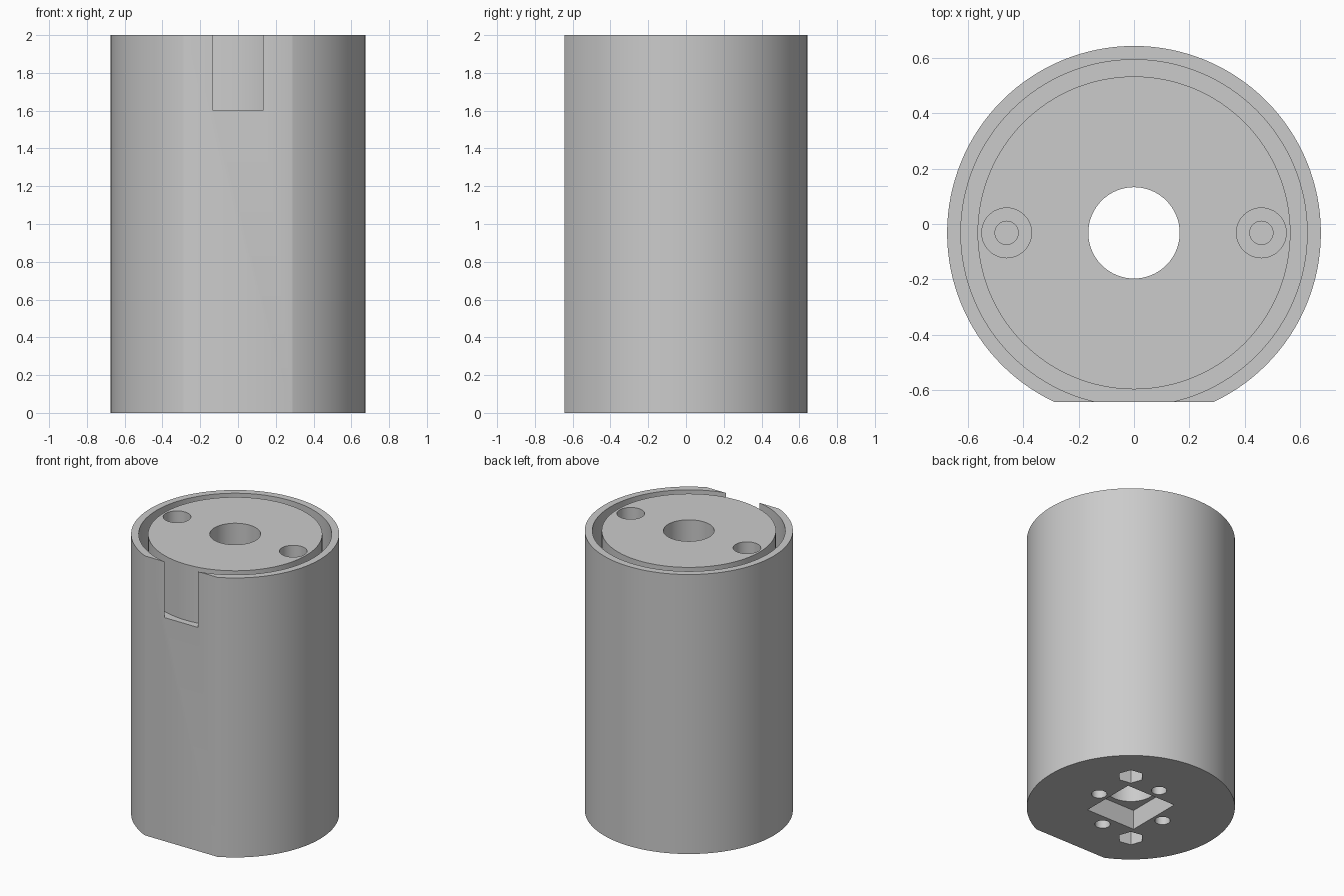
import bpy
from math import radians, sin, cos

cube = bpy.data.objects.get("Cube")
if cube:
    bpy.data.objects.remove(cube)

AXIS_Y = -0.032
TOP = 2.0
OVER = 0.1   # how far cutters reach past an open face

grey = bpy.data.materials.new("plain_grey")
grey.use_nodes = True
grey.diffuse_color = (0.6, 0.6, 0.6, 1)
grey.node_tree.nodes["Principled BSDF"].inputs["Base Color"].default_value = (0.6, 0.6, 0.6, 1)


def cylinder(name, radius, z0, z1, x=0, y=0, sides=48, turn=0):
    """Upright prism, placed relative to the body axis."""
    bpy.ops.mesh.primitive_cylinder_add(
        vertices=sides, radius=radius, depth=z1 - z0,
        location=(x, y + AXIS_Y, (z0 + z1) / 2), rotation=(0, 0, radians(turn)))
    ob = bpy.context.object
    ob.name = name
    return ob


def box(name, size, centre):
    bpy.ops.mesh.primitive_cube_add(size=1, location=centre)
    ob = bpy.context.object
    ob.name = name
    ob.scale = size
    bpy.ops.object.transform_apply(location=False, rotation=False, scale=True)
    return ob


def cut(target, cutter):
    cutter.hide_render = True
    bpy.context.view_layer.objects.active = target
    mod = target.modifiers.new("cut", 'BOOLEAN')
    mod.operation = 'DIFFERENCE'
    mod.solver = 'EXACT'
    mod.object = cutter
    bpy.ops.object.modifier_apply(modifier=mod.name)
    bpy.data.objects.remove(cutter)


# Main barrel with a flat on the front
body = cylinder("cylinder_body", 0.675, 0, TOP, sides=128)
cut(body, box("flat_cutter", (2, 1, 3), (0, -1.143, 1)))

# Ring groove in the top; it breaks through the flat as a window
groove = cylinder("groove_cutter", 0.6255, 1.6, TOP + OVER, sides=128)
cut(groove, cylinder("groove_core", 0.565, 1.4, TOP + 2 * OVER, sides=128))
cut(body, groove)

# Central bore and the square pocket under it
cut(body, cylinder("bore_cutter", 0.165, -OVER, TOP + OVER, sides=64))
cut(body, box("pocket_cutter", (0.39, 0.41, 0.28), (0, AXIS_Y, 0)))

for side in (-1, 1):
    # Counterbored screw holes in the top
    cut(body, cylinder("counterbore_cutter", 0.09, 1.7, TOP + OVER, x=side * 0.46))
    cut(body, cylinder("screw_cutter", 0.042, 1.3, 1.8, x=side * 0.46, sides=32))
    # Mounting holes around the pocket
    cut(body, cylinder("mount_cutter", 0.05, -OVER, 0.15, x=side * 0.268, sides=32))
    cut(body, cylinder("mount_cutter", 0.05, -OVER, 0.15, y=side * 0.285, sides=32))
    # Hexagonal nut recesses on the diagonal
    cut(body, cylinder("nut_cutter", 0.084, -OVER, 0.1, sides=6, turn=20,
                       x=side * 0.4 * cos(radians(50)), y=side * 0.4 * sin(radians(50))))

# Finish: single colour, smooth walls with crisp rims
body.data.materials.clear()
body.data.materials.append(grey)
bpy.ops.object.select_all(action='DESELECT')
body.select_set(True)
bpy.context.view_layer.objects.active = body
bpy.ops.object.shade_smooth_by_angle(angle=radians(30))
